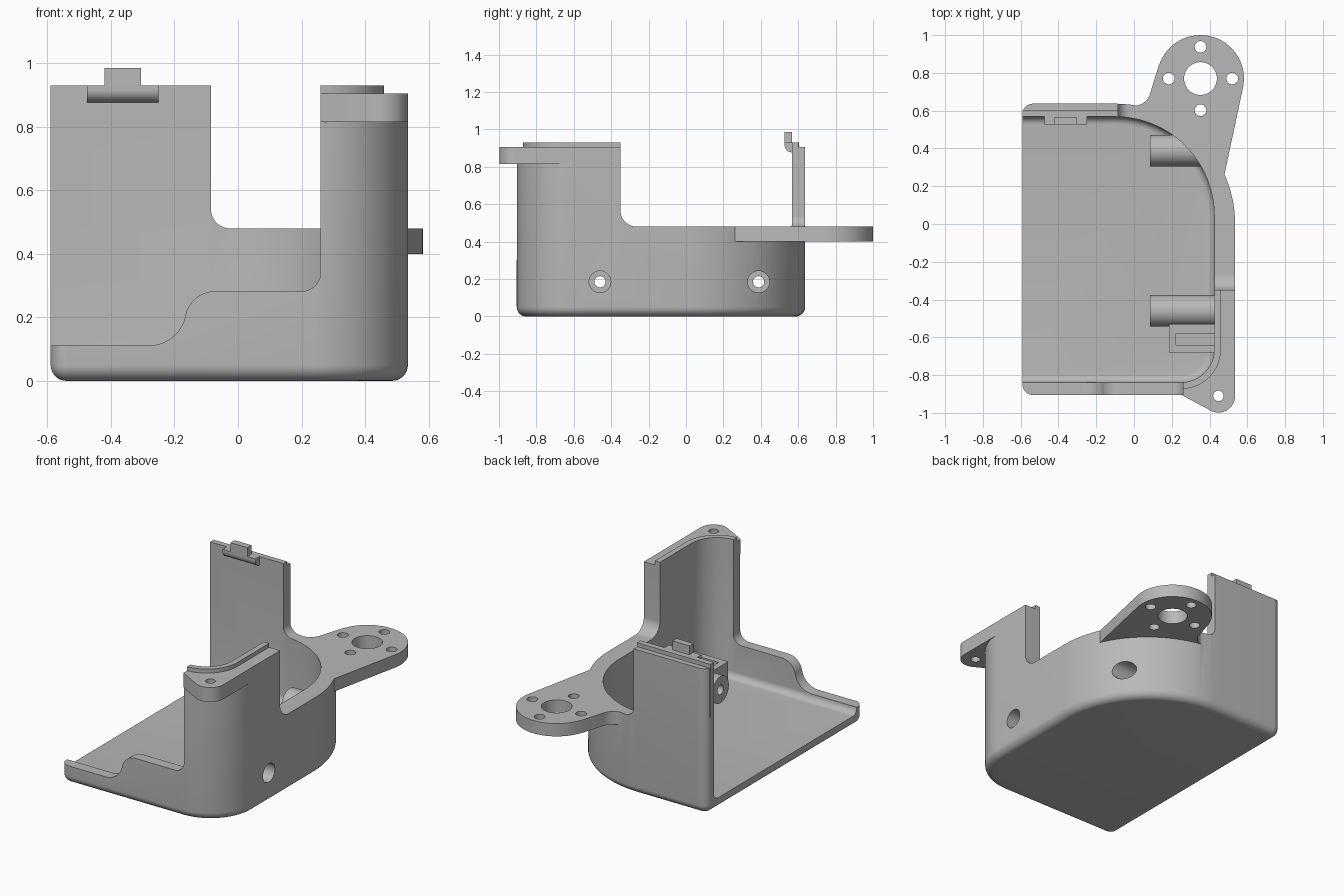
import bpy
import bmesh
from math import sin, cos, pi, radians, acos, tan
from mathutils import Vector

if "Cube" in bpy.data.objects:
    bpy.data.objects.remove(bpy.data.objects["Cube"])

# Single grey plastic
grey = bpy.data.materials.new("grey plastic")
grey.use_nodes = True
grey.diffuse_color = (0.48, 0.48, 0.48, 1)
grey.node_tree.nodes["Principled BSDF"].inputs["Base Color"].default_value = grey.diffuse_color


def rounded(corners, steps=16):
    """Polygon whose corners (a, b, radius) are filleted."""
    out = []
    n = len(corners)
    for i, (a, b, r) in enumerate(corners):
        p = Vector((a, b))
        if r <= 0:
            out.append(p)
            continue
        u = (Vector(corners[i - 1][:2]) - p).normalized()
        v = (Vector(corners[(i + 1) % n][:2]) - p).normalized()
        half = acos(max(-1, min(1, u.dot(v)))) / 2
        centre = p + (u + v).normalized() * (r / sin(half))
        s = p + u * (r / tan(half)) - centre
        e = p + v * (r / tan(half)) - centre
        sweep = pi - 2 * half
        for k in range(steps + 1):
            t = k / steps
            out.append(centre + (s * sin((1 - t) * sweep) + e * sin(t * sweep)) / sin(sweep))
    return out


def arc(cx, cy, r, start, end, steps):
    angles = [radians(start + (end - start) * k / steps) for k in range(steps + 1)]
    return [Vector((cx + r * cos(t), cy + r * sin(t))) for t in angles]


def circle(cx, cy, r, steps=40):
    return arc(cx, cy, r, 0, 360, steps)[:-1]


def loft(name, rings):
    """Closed solid through rings of equal point count."""
    bm = bmesh.new()
    loops = [[bm.verts.new(p) for p in ring] for ring in rings]
    n = len(loops[0])
    for lower, upper in zip(loops, loops[1:]):
        for i in range(n):
            j = (i + 1) % n
            bm.faces.new((lower[i], lower[j], upper[j], upper[i]))
    bm.faces.new(loops[0])
    bm.faces.new(loops[-1])
    bmesh.ops.recalc_face_normals(bm, faces=bm.faces)
    mesh = bpy.data.meshes.new(name)
    bm.to_mesh(mesh)
    bm.free()
    obj = bpy.data.objects.new(name, mesh)
    bpy.context.collection.objects.link(obj)
    return obj


def prism(name, pts, lo, hi, axis="z"):
    place = {"x": lambda p, t: (t, p[0], p[1]),
             "y": lambda p, t: (p[0], t, p[1]),
             "z": lambda p, t: (p[0], p[1], t)}[axis]
    return loft(name, [[place(p, t) for p in pts] for t in (lo, hi)])


def box(name, x, y, z):
    return prism(name, [(x[0], y[0]), (x[1], y[0]), (x[1], y[1]), (x[0], y[1])], *z)


def combine(target, tool, operation):
    """Apply a boolean and discard the tool."""
    mod = target.modifiers.new("boolean", "BOOLEAN")
    mod.operation, mod.solver, mod.object = operation, "EXACT", tool
    bpy.context.view_layer.update()
    bpy.context.view_layer.objects.active = target
    bpy.ops.object.modifier_apply(modifier=mod.name)
    bpy.data.objects.remove(tool)


def basin(name, plan, radius, bottom, top, steps=8):
    """Upright solid with a rounded bottom edge."""
    rings = []
    for k in range(steps + 1):
        t = k / steps * pi / 2
        z = bottom + radius * (1 - cos(t))
        rings.append([(p.x, p.y, z) for p in plan(radius * (1 - sin(t)))])
    rings.append([(p.x, p.y, top) for p in plan(0)])
    return loft(name, rings)


def outer_plan(d):
    return rounded([(-.59 + d, -.905 + d, .055 - d), (.535 - d, -.905 + d, .295 - d),
                    (.535 - d, .637 - d, .635 - d), (-.59 + d, .637 - d, .055 - d)], 24)


def inner_plan(d):
    return rounded([(-.9, -.838 + d, 0), (.425 - d, -.838 + d, .175 - d),
                    (.425 - d, .568 - d, .525 - d), (-.9, .568 - d, 0)], 24)


# Outer body
housing = basin("housing", outer_plan, .05, 0, .905)

# Raised rim lip along the inner half of the walls
lip = prism("lip", inner_plan(-.035), .6, .93)
combine(lip, box("lip_trim", (-2, -.59), (-2, 2), (0, 2)), "DIFFERENCE")
combine(housing, lip, "UNION")

# Screw ear on the front tower
ear = [Vector((.255, -.6)), Vector((.535, -.6))] + arc(.447, -.91, .088, 0, -118, 18)
ear.append(Vector((.25, -.904)))
combine(housing, prism("ear", ear, .815, .905), "UNION")

# Front wall outline, right wall gap and back wall gap
front_cut = rounded([(-.9, .112, 0), (-.185, .112, .115), (-.15, .282, .094),
                     (.26, .282, .06), (.26, 1.3, 0), (-.9, 1.3, 0)])
side_cut = rounded([(-.35, 1.3, 0), (-.35, .48, .085), (.4, .48, 0), (.4, 1.3, 0)])
back_cut = rounded([(-.085, 1.3, 0), (-.085, .48, .06), (.9, .48, 0), (.9, 1.3, 0)])
combine(housing, prism("front_cut", front_cut, -1.2, -.5, "y"), "DIFFERENCE")
combine(housing, prism("side_cut", side_cut, .2, 1, "x"), "DIFFERENCE")
combine(housing, prism("back_cut", back_cut, .2, 1.2, "y"), "DIFFERENCE")

# Mounting flange at the back right
flange = rounded([(-.085, .3, 0), (-.085, .637, 0), (.062, .615, .09), (.13, .837, 0)])
flange += arc(.352, .77, .23, 163, -12, 40)[1:]
flange += [Vector((.468, .21)), Vector((.3, .1))]
combine(housing, prism("flange", flange, .4, .48), "UNION")

# Cavity, leaving the two screw bosses and the pocket block standing
cavity = basin("cavity", inner_plan, .04, .07, 1.5)
for y in (-.46, .388):
    combine(cavity, prism("boss", circle(y, .185, .083), .085, 1, "x"), "DIFFERENCE")
combine(cavity, box("pocket_block", (.185, .6), (-.68, -.53), (0, .25)), "DIFFERENCE")
combine(housing, cavity, "DIFFERENCE")
combine(housing, box("pocket", (.222, .425), (-.64, -.58), (.08, .6)), "DIFFERENCE")

# Counterbored screw holes through the bosses
for y in (-.46, .388):
    combine(housing, prism("hole", circle(y, .185, .03), 0, 1, "x"), "DIFFERENCE")
    combine(housing, prism("counterbore", circle(y, .185, .058), .2, 1, "x"), "DIFFERENCE")

# Flange and ear holes
combine(housing, prism("centre_hole", circle(.352, .77, .087), .3, .6), "DIFFERENCE")
for k in range(4):
    hx, hy = .352 + .168 * cos(k * pi / 2), .77 + .168 * sin(k * pi / 2)
    combine(housing, prism("hole", circle(hx, hy, .031, 24), .3, .6), "DIFFERENCE")
combine(housing, prism("ear_hole", circle(.447, -.91, .028, 24), .7, 1), "DIFFERENCE")

# Snap clip on top of the back panel
clip = rounded([(.572, .93, 0), (.527, .93, 0), (.527, .877, .04), (.572, .877, 0)])
clip_base = prism("clip_base", clip, -.475, -.25, "x")
clip_tab = box("clip_tab", (-.42, -.305), (.527, .567), (.92, .986))

# Material and shading
for obj in (housing, clip_base, clip_tab):
    obj.data.materials.clear()
    obj.data.materials.append(grey)
    for face in obj.data.polygons:
        face.material_index = 0
    bpy.ops.object.select_all(action="DESELECT")
    obj.select_set(True)
    bpy.context.view_layer.objects.active = obj
    bpy.ops.object.shade_smooth_by_angle(angle=radians(30))
